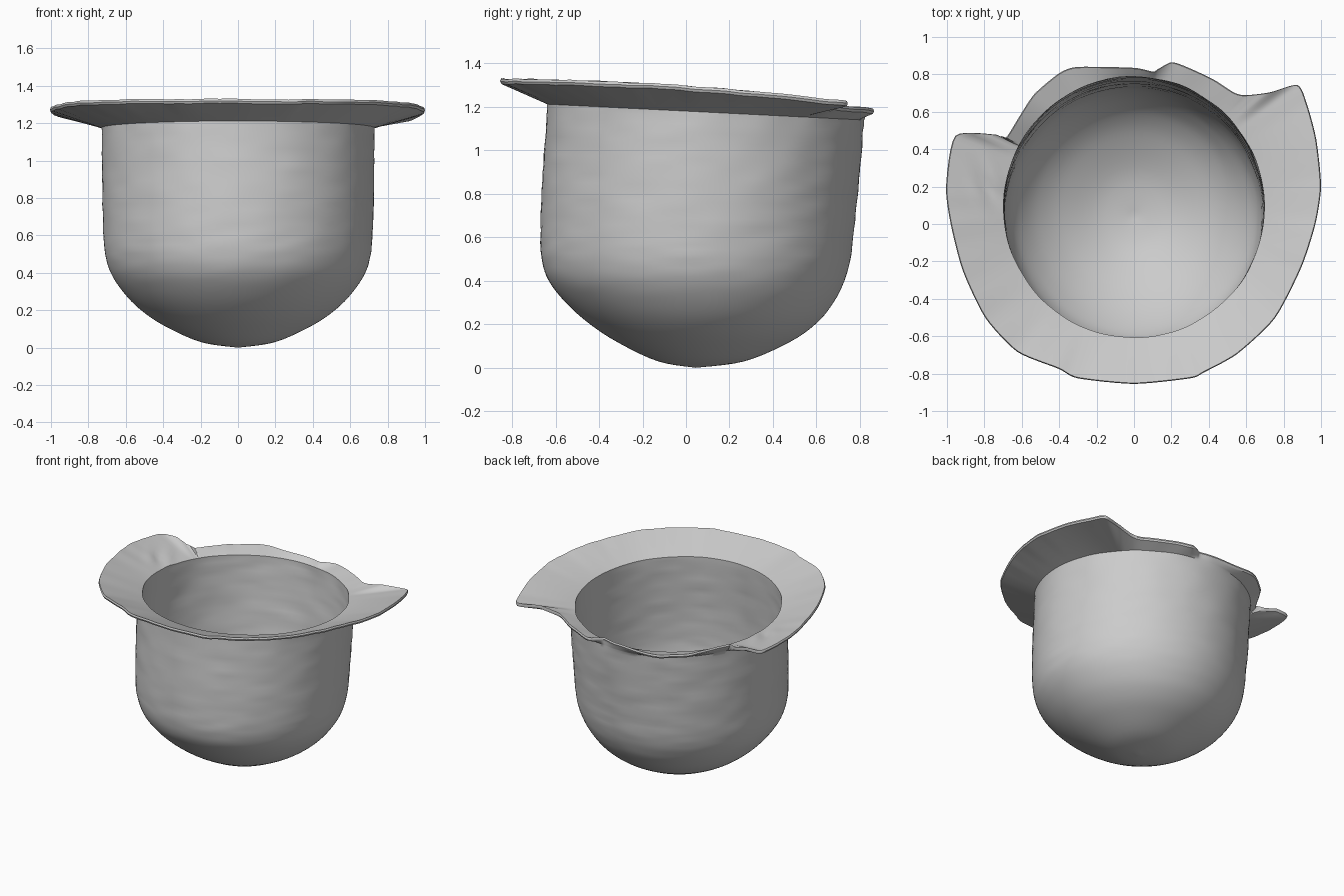
import bpy, bmesh, math
from mathutils import Vector, noise

if "Cube" in bpy.data.objects:
    bpy.data.objects.remove(bpy.data.objects["Cube"])

# Body profile (radius, height, centre y) and brim outline seen from above
PROFILE = [(0, 0, .045), (.2, .03, .07), (.4, .12, .08), (.53, .21, .075), (.62, .305, .06),
           (.68, .40, .047), (.71, .50, .045), (.72, .62, .05), (.726, .8, .062),
           (.728, 1.0, .078), (.728, 1.18, .09)]
OUTLINE = [(0, -.85), (.3, -.82), (.37, -.79), (.55, -.69), (.75, -.5), (.89, -.23), (.965, 0),
           (.995, .2), (.97, .45), (.92, .64), (.87, .74), (.72, .7), (.59, .685), (.53, .7),
           (.42, .77), (.28, .835), (.2, .86), (.13, .825), (.1, .81), (0, .83), (-.3, .835),
           (-.4, .80), (-.53, .69), (-.61, .57), (-.68, .46), (-.73, .475), (-.95, .47),
           (-1, .2), (-.975, 0), (-.91, -.25), (-.79, -.5), (-.62, -.68), (-.4, -.77), (-.3, -.82)]
CY = .09


def spline(pts, n, closed, tension=.5):
    """Sample a cardinal spline through pts."""
    p = [Vector(q) for q in pts]
    m, out = len(p), []
    get = (lambda i: p[i % m]) if closed else (lambda i: p[max(0, min(m - 1, i))])
    for i in range(m if closed else m - 1):
        a, b = get(i), get(i + 1)
        ta, tb = (b - get(i - 1)) * tension, (get(i + 2) - a) * tension
        for k in range(n):
            t = k / n
            out.append(a * (2*t**3 - 3*t*t + 1) + ta * (t**3 - 2*t*t + t)
                       + b * (3*t*t - 2*t**3) + tb * (t**3 - t*t))
    if not closed:
        out.append(p[-1])
    return out


def neck_z(y):
    return 1.18 - .05 * y


def edge_z(y):
    return 1.272 - .068 * y - .035 * y * y


def body_point(ang, prof, inner):
    """Point on the outer or inner wall of the bowl, with faint hand-made ripples."""
    r, z, cy = prof
    h = z / 1.18
    if inner:
        r, z = r * .957, z + .03 * (1 - h)
    x, y = r * math.cos(ang), cy + r * math.sin(ang)
    z += (neck_z(y) - 1.18) * h * h
    ripple = .005 * noise.noise(Vector((x * 5, y * 5, z * 20))) * min(1, max(0, h * 2 - .4))
    return Vector((x + ripple * math.cos(ang), y + ripple * math.sin(ang), z))


outline = [q.to_2d() for q in spline([(x, y, 0) for x, y in OUTLINE], 6, True, .35)]
outline.sort(key=lambda q: math.atan2(q.y - CY, q.x))
wall = spline(PROFILE, 5, False)

columns = []
for q in outline:
    ang = math.atan2(q.y - CY, q.x)
    outer = [body_point(ang, p, False) for p in wall]
    inner = [body_point(ang, p, True) for p in reversed(wall)]
    # Brim rises from the neck to its edge; where it is broken off a low lip remains
    root = outer[-1]
    width = math.hypot(q.x, q.y - CY) - .728
    f = min(1, max(.6, width / .2))
    rim_z = root.z + (edge_z(q.y) - root.z) * f
    rim_z += .006 * noise.noise(Vector((q.x * 9, q.y * 9, 0)))
    tip = Vector((q.x, q.y, rim_z))
    up = Vector((0, 0, .024))
    under = [root.lerp(tip, k / 6) for k in range(1, 7)]
    out_dir = Vector((math.cos(ang), math.sin(ang), 0))
    edge = [tip + up * .5 + out_dir * .005]
    lip = inner[0] + up
    top = [(tip + up).lerp(lip, k / 10) for k in range(11)]
    for v in top:  # crumpled patch beside the left break
        d = ((v.x + .78) / .08) ** 2 + ((v.y - .22) / .1) ** 2
        v.z += .014 * math.exp(-d) * math.sin(v.x * 40 + v.y * 25)
    columns.append(outer + under + edge + top + inner)

# Skin all columns into one closed shell
bm = bmesh.new()
grid = [[bm.verts.new(v) for v in col] for col in columns]
for i, a in enumerate(grid):
    b = grid[(i + 1) % len(grid)]
    for k in range(len(a) - 1):
        bm.faces.new((a[k], b[k], b[k + 1], a[k + 1]))
bmesh.ops.remove_doubles(bm, verts=bm.verts, dist=.0003)
bmesh.ops.recalc_face_normals(bm, faces=bm.faces)
mesh = bpy.data.meshes.new("broken_brim_bowl")
bm.to_mesh(mesh)
bm.free()
bowl = bpy.data.objects.new("broken_brim_bowl", mesh)
bpy.context.collection.objects.link(bowl)
bpy.context.view_layer.objects.active = bowl
bowl.select_set(True)
bpy.ops.object.shade_smooth_by_angle(angle=math.radians(40))
